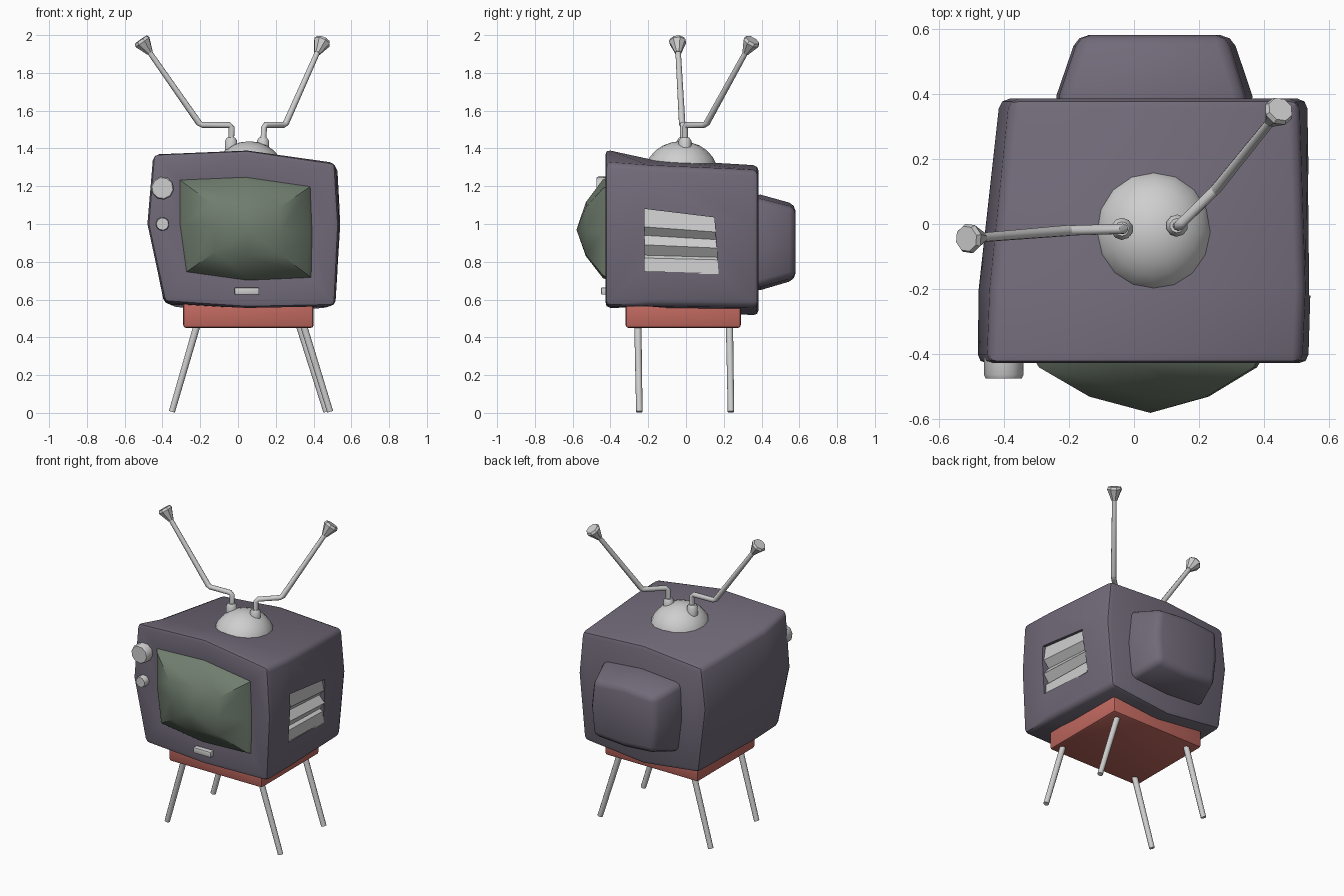
import bpy, bmesh, math
from mathutils import Vector

if "Cube" in bpy.data.objects:
    bpy.data.objects.remove(bpy.data.objects["Cube"])


def material(name, rgb):
    m = bpy.data.materials.new(name)
    m.use_nodes = True
    m.diffuse_color = (*rgb, 1)
    m.node_tree.nodes["Principled BSDF"].inputs["Base Color"].default_value = (*rgb, 1)
    return m


PURPLE = material("dusky purple", (0.165, 0.143, 0.19))
GREEN = material("screen green", (0.16, 0.205, 0.155))
RED = material("brick red", (0.53, 0.14, 0.115))
GREY = material("light grey", (0.62, 0.62, 0.62))


def finish(name, bm, mat, bevel=0, cutter=None, angle=40):
    """Turn a bmesh into a shaded object, applying bevel and cut."""
    bmesh.ops.recalc_face_normals(bm, faces=bm.faces)
    me = bpy.data.meshes.new(name)
    bm.to_mesh(me)
    bm.free()
    ob = bpy.data.objects.new(name, me)
    bpy.context.collection.objects.link(ob)
    if mat:
        me.materials.append(mat)
    bpy.ops.object.select_all(action="DESELECT")
    ob.select_set(True)
    bpy.context.view_layer.objects.active = ob
    if bevel:
        b = ob.modifiers.new("bevel", "BEVEL")
        b.width, b.segments = bevel, 2
        b.limit_method, b.angle_limit = "ANGLE", math.radians(40)
        bpy.ops.object.modifier_apply(modifier=b.name)
    if cutter:
        c = ob.modifiers.new("cut", "BOOLEAN")
        c.operation, c.object = "DIFFERENCE", cutter
        bpy.ops.object.modifier_apply(modifier=c.name)
    bpy.ops.object.shade_smooth_by_angle(angle=math.radians(angle))
    return ob


def loft(rings, cap_start=True, tip=None):
    """Skin closed rings; the end is capped, or fanned to a tip point."""
    bm = bmesh.new()
    vs = [[bm.verts.new(p) for p in r] for r in rings]
    n = len(vs[0])
    for a, b in zip(vs, vs[1:]):
        for i in range(n):
            j = (i + 1) % n
            bm.faces.new((a[i], a[j], b[j], b[i]))
    if cap_start:
        bm.faces.new(vs[0])
    if tip:
        t = bm.verts.new(tip)
        for i in range(n):
            bm.faces.new((vs[-1][i], vs[-1][(i + 1) % n], t))
    else:
        bm.faces.new(vs[-1])
    return bm


def ring(y, pts, scale=1, centre=(0.05, 0.97)):
    cx, cz = centre
    return [(cx + (x - cx) * scale, y, cz + (z - cz) * scale) for x, z in pts]


def rod(name, stations, mat=GREY, sides=10):
    """Round rod through (point, radius) stations."""
    pts = [Vector(p) for p, _ in stations]
    rings = []
    for i, (p, r) in enumerate(stations):
        d = (pts[min(i + 1, len(pts) - 1)] - pts[max(i - 1, 0)]).normalized()
        side = d.cross(Vector((0.3, -1, 0.05))).normalized()
        up = side.cross(d)
        rings.append([pts[i] + r * (side * math.cos(t) + up * math.sin(t))
                      for t in (math.tau * k / sides for k in range(sides))])
    return finish(name, loft(rings), mat)


# Vent opening cutter
vent = [(-0.22, 1.08), (0.15, 1.035), (0.172, 0.74), (-0.22, 0.75)]
cutter = finish("vent_cutter", loft([[(x, y, z) for y, z in vent] for x in (0.47, 0.7)]), None)
cutter.hide_render = True

# Cabinet: eight-point rings from the screen opening to the back
screen = [(-0.31, 1.235), (0.04, 1.25), (0.385, 1.20), (0.395, 0.95),
          (0.39, 0.715), (0.05, 0.70), (-0.275, 0.745), (-0.31, 1.0)]
front = [(-0.45, 1.375), (0.05, 1.395), (0.515, 1.325), (0.535, 1.0),
         (0.515, 0.565), (0.05, 0.555), (-0.39, 0.585), (-0.48, 1.0)]
middle = [(-0.44, 1.32), (0.05, 1.345), (0.525, 1.31), (0.542, 1.0),
          (0.515, 0.565), (0.05, 0.56), (-0.39, 0.575), (-0.477, 1.0)]
back = [(-0.38, 1.27), (0.05, 1.31), (0.505, 1.285), (0.532, 1.0),
        (0.49, 0.56), (0.05, 0.515), (-0.36, 0.565), (-0.412, 1.0)]
finish("cabinet", loft([ring(-0.415, screen, 1.02), ring(-0.43, front),
                        ring(-0.2, middle), ring(0.385, back)]),
       PURPLE, bevel=0.03, cutter=cutter)
bpy.data.objects.remove(cutter)

# Bulging screen
finish("screen", loft([ring(-0.41, screen), ring(-0.44, screen, 0.95),
                       ring(-0.53, screen, 0.52)], tip=(0.05, -0.58, 0.97)), GREEN)

# Rear tube housing
hump = [(-0.24, 1.14), (0.06, 1.165), (0.35, 1.14), (0.375, 0.9),
        (0.35, 0.66), (0.06, 0.64), (-0.22, 0.66), (-0.25, 0.9)]
finish("rear_housing", loft([ring(0.36, hump, 1.0, (0.065, 0.9)),
                             ring(0.58, hump, 0.76, (0.065, 0.91))]), PURPLE, bevel=0.035)

# Louvred vent insert: a zigzag profile run along the side
louvre = [(0.515, 1.085), (0.528, 0.985), (0.49, 0.94), (0.528, 0.89),
          (0.49, 0.835), (0.51, 0.82), (0.515, 0.735), (0.46, 0.735), (0.46, 1.085)]
finish("vent_louvres", loft([[(x, -0.222, z) for x, z in louvre],
                             [(x, 0.172, z - 0.04 * (z - 0.735) / 0.35) for x, z in louvre]]),
       GREY, angle=30)

# Control knobs
for name, z, r, y in (("large_knob", 1.19, 0.062, -0.475), ("small_knob", 1.0, 0.036, -0.462)):
    rod(name, [((-0.4, -0.4, z), r), ((-0.4, y + 0.012, z), r), ((-0.4, y, z), r * 0.9)])

# Front button plate
bm = bmesh.new()
bmesh.ops.create_cube(bm, size=1)
for v in bm.verts:
    v.co = Vector((0.047, -0.425, 0.645)) + v.co * Vector((0.13, 0.05, 0.038))
finish("front_button", bm, GREY, bevel=0.006)

# Antenna dome
bm = bmesh.new()
bmesh.ops.create_uvsphere(bm, u_segments=16, v_segments=12, radius=1)
for v in bm.verts:
    v.co = Vector((0.06, -0.025, 1.27)) + v.co * Vector((0.185, 0.193, 0.168))
finish("antenna_dome", bm, GREY)

# Antennas: collar, bent rod and flared tip
antennas = {"right": [(-0.037, -0.015, 1.39), (-0.034, -0.015, 1.525),
                      (-0.2, -0.02, 1.525), (-0.512, -0.045, 1.972)],
            "left": [(0.132, -0.005, 1.39), (0.138, -0.005, 1.525),
                     (0.25, 0.105, 1.525), (0.448, 0.35, 1.97)]}
for side, path in antennas.items():
    base, bend, elbow, end = map(Vector, path)
    up = Vector((0, 0, 1))
    rod(side + "_antenna_collar", [(base, 0.034), (base + up * 0.05, 0.034),
                                   (base + up * 0.068, 0.022)])
    rod(side + "_antenna", [(base, 0.016), (bend - up * 0.012, 0.016),
                            (bend + (elbow - bend).normalized() * 0.012, 0.016),
                            (elbow - (elbow - bend).normalized() * 0.01, 0.016),
                            (elbow + (end - elbow).normalized() * 0.01, 0.017), (end, 0.014)])
    d = (end - elbow).normalized()
    rod(side + "_antenna_tip", [(end - d * 0.08, 0.018), (end - d * 0.055, 0.028),
                                (end - d * 0.01, 0.047), (end + d * 0.005, 0.04)], sides=8)

# Stand plinth
bm = bmesh.new()
bmesh.ops.create_cube(bm, size=1)
for v in bm.verts:
    v.co = Vector((0.055, -0.015, 0.52)) + v.co * Vector((0.69, 0.61, 0.14))
finish("stand_plinth", bm, RED, bevel=0.015)

# Four splayed legs
for name, x, y, foot in (("front_right_leg", -0.215, -0.255, -0.35),
                         ("back_right_leg", -0.215, 0.23, -0.35),
                         ("front_left_leg", 0.345, -0.255, 0.488),
                         ("back_left_leg", 0.322, 0.23, 0.468)):
    rod(name, [((x, y, 0.47), 0.019), ((foot, y + 0.008, 0.006), 0.017)])
